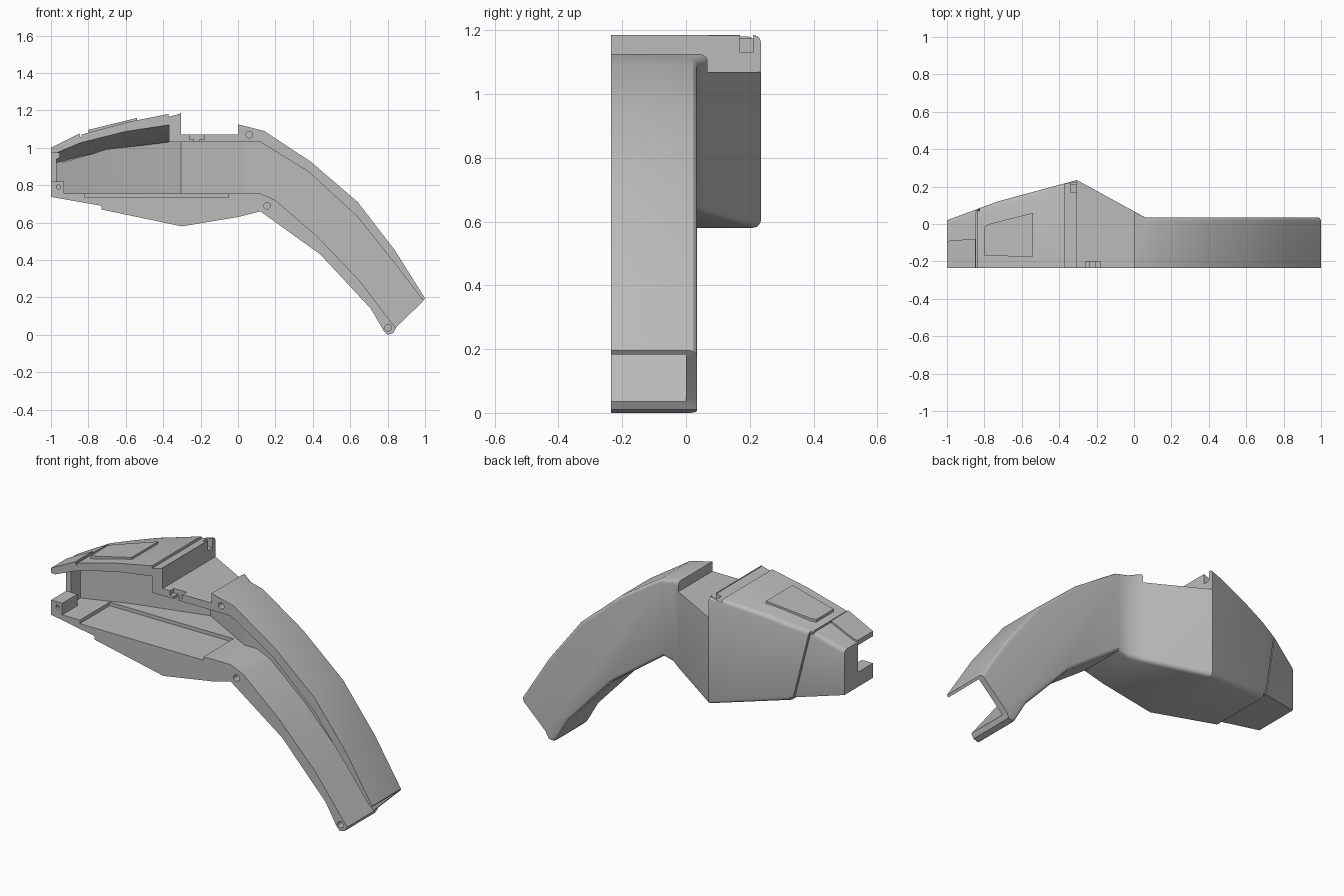
import bpy, bmesh

if "Cube" in bpy.data.objects:
    bpy.data.objects.remove(bpy.data.objects["Cube"], do_unlink=True)

grey = bpy.data.materials.new("plain grey")
grey.use_nodes = True
grey.diffuse_color = (0.5, 0.5, 0.5, 1)
grey.node_tree.nodes["Principled BSDF"].inputs["Base Color"].default_value = (0.5, 0.5, 0.5, 1)

FRONT = -0.235


def loft(name, near, far):
    """Closed solid between two matching loops."""
    bm = bmesh.new()
    a = [bm.verts.new(p) for p in near]
    b = [bm.verts.new(p) for p in far]
    n = len(a)
    bm.faces.new(a)
    bm.faces.new(b[::-1])
    for i in range(n):
        j = (i + 1) % n
        bm.faces.new((a[j], a[i], b[i], b[j]))
    bmesh.ops.connect_verts_nonplanar(bm, angle_limit=0.001, faces=bm.faces[:])
    bmesh.ops.recalc_face_normals(bm, faces=bm.faces[:])
    mesh = bpy.data.meshes.new(name)
    bm.to_mesh(mesh)
    bm.free()
    ob = bpy.data.objects.new(name, mesh)
    bpy.context.collection.objects.link(ob)
    mesh.materials.append(grey)
    return ob


def side_prism(name, pts, y0, y1):
    return loft(name, [(x, y0, z) for x, z in pts], [(x, y1, z) for x, z in pts])


def plan_prism(name, pts, z0, z1):
    return loft(name, [(x, y, z0) for x, y in pts], [(x, y, z1) for x, y in pts])


def box(name, x0, x1, y0, y1, z0, z1):
    return side_prism(name, [(x0, z0), (x1, z0), (x1, z1), (x0, z1)], y0, y1)


def combine(ob, tool, operation):
    """Apply a boolean and remove the tool."""
    tool.hide_render = True
    mod = ob.modifiers.new("cut", "BOOLEAN")
    mod.operation, mod.object, mod.solver = operation, tool, "EXACT"
    bpy.context.view_layer.objects.active = ob
    bpy.ops.object.modifier_apply(modifier=mod.name)
    bpy.data.objects.remove(tool, do_unlink=True)


def cut(ob, tool):
    combine(ob, tool, "DIFFERENCE")


def hole(ob, x, z, r=0.018, depth=0.05):
    bpy.ops.mesh.primitive_cylinder_add(vertices=20, radius=r, depth=depth * 2,
                                        location=(x, FRONT, z), rotation=(1.570796, 0, 0))
    cut(ob, bpy.context.object)


# Outer shell: side outline limited by the plan outline
outline = [(-1, 0.99), (-0.84, 1.07), (-0.6, 1.135), (-0.375, 1.18), (-0.305, 1.185),
           (0, 1.125), (0.14, 1.09), (0.39, 0.925), (0.64, 0.71), (0.84, 0.45),
           (1, 0.195), (0.985, 0.175), (0.85, 0.045), (0.83, 0.01), (0.8, 0), (0.78, 0.02),
           (0.71, 0.14), (0.44, 0.43), (0.12, 0.66), (0, 0.63), (-0.3, 0.58),
           (-0.73, 0.67), (-1, 0.72)]
shell = side_prism("shell", outline, FRONT, 0.4)
plan = [(-1.1, -0.4), (-1.1, -0.017), (-0.73, 0.12), (-0.305, 0.235), (0.06, 0.035),
        (1.2, 0.035), (1.2, -0.4)]
combine(shell, plan_prism("plan_limit", plan, -0.2, 1.5), "INTERSECT")

# Rounded back edges
bm = bmesh.new()
bm.from_mesh(shell.data)
bm.normal_update()
edges = []
for e in bm.edges:
    if len(e.link_faces) != 2:
        continue
    lo, hi = sorted(f.normal.y for f in e.link_faces)
    mid = (e.verts[0].co + e.verts[1].co) / 2
    if hi > 0.5 and abs(lo) < 0.1 and not (mid.x > 0.79 and mid.z < 0.2) and mid.x > -0.99:
        edges.append(e)
bmesh.ops.bevel(bm, geom=edges, offset=0.022, segments=3, profile=0.5,
                affect="EDGES", clamp_overlap=False)
bm.to_mesh(shell.data)
bm.free()

# Hollow inside, open at the front and at the grip end
inner = [(-0.97, 0.755), (-0.97, 0.91), (-0.7, 0.99), (-0.37, 1.03), (0.12, 1.03),
         (0.38, 0.87), (0.64, 0.63), (0.84, 0.38), (0.98, 0.195), (1.08, 0.1),
         (0.92, -0.05), (0.84, 0.04), (0.65, 0.29), (0.42, 0.53), (0.2, 0.72), (0.12, 0.755)]
cavity = side_prism("cavity", inner, -0.35, 0.35)
inner_plan = [(-1.2, -0.5), (-1.2, -0.1), (-0.73, 0.075), (-0.305, 0.19), (0.04, 0),
              (1.3, 0), (1.3, -0.5)]
combine(cavity, plan_prism("inner_limit", inner_plan, -0.3, 1.6), "INTERSECT")
cut(shell, cavity)

# Sloping ceiling recess in the head
near = [(-0.97, 0.975), (-0.84, 1.03), (-0.6, 1.09), (-0.37, 1.125), (-0.37, 0.99), (-0.97, 0.87)]
far = [(-0.97, -0.02, 0.92), (-0.84, 0.02, 0.955), (-0.6, 0.09, 1.0),
       (-0.37, 0.16, 1.03), (-0.37, 0.16, 0.99), (-0.97, -0.02, 0.87)]
cut(shell, loft("ceiling_recess", [(x, FRONT - 0.01, z) for x, z in near], far))

# Saddle notch, nose opening, floor recess, lower nose step
cut(shell, box("saddle", -0.305, 0, -0.4, 0.4, 1.07, 1.4))
cut(shell, box("nose_opening", -1.1, -0.955, -0.4, -0.1, 0.82, 0.972))
cut(shell, box("floor_recess", -0.82, -0.05, -0.4, 0.03, 0.735, 0.8))
cut(shell, side_prism("nose_step", [(-0.73, 0.5), (-0.73, 0.69), (-1.1, 0.755), (-1.1, 0.5)],
                      -0.4, 0.4))

# Roof groove, corner pocket, roof seam, slanted side seam
cut(shell, side_prism("roof_groove", [(-0.372, 1.3), (-0.372, 1.165), (-0.31, 1.182), (-0.31, 1.3)],
                      -0.4, 0.4))
cut(shell, box("corner_pocket", -0.34, -0.29, 0.17, 0.21, 1.13, 1.3))
cut(shell, box("roof_seam", -0.845, -0.837, -0.4, 0.4, 1.058, 1.3))
seam = [(-0.735, 0.105, 0.6), (-0.727, 0.108, 0.6), (-0.832, 0.069, 1.1), (-0.84, 0.066, 1.1)]
cut(shell, loft("side_seam", seam, [(x, 0.3, z) for x, y, z in seam]))

# Catch slot in the top rim and pin holes
cut(shell, box("slot_wide", -0.26, -0.18, -0.4, -0.2, 1.045, 1.2))
cut(shell, box("slot_narrow", -0.235, -0.205, -0.4, -0.2, 1.0, 1.2))
for x, z in [(0.06, 1.07), (0.155, 0.69), (0.803, 0.038)]:
    hole(shell, x, z)

# Block inside the nose
block = box("nose_block", -0.998, -0.93, FRONT, -0.1, 0.75, 0.82)
hole(block, -0.96, 0.79, r=0.012, depth=0.02)


# Raised roof plates that follow the roof slope
def plate(name, pts, height, rise):
    x0 = min(x for x, y in pts)
    loft(name, [(x, y, height + rise * (x - x0) - 0.02) for x, y in pts],
         [(x, y, height + rise * (x - x0)) for x, y in pts])


plate("roof_plate", [(-0.8, -0.17), (-0.8, -0.015), (-0.775, 0), (-0.54, 0.06), (-0.54, -0.175)],
      1.096, 0.245)
plate("nose_plate", [(-1, FRONT), (-1, -0.1), (-0.985, -0.088), (-0.847, -0.08), (-0.847, FRONT)],
      1.0, 0.5)

for ob in bpy.context.scene.objects:
    ob.select_set(ob.type == "MESH")
bpy.context.view_layer.objects.active = shell
bpy.ops.object.shade_smooth_by_angle(angle=0.5)
